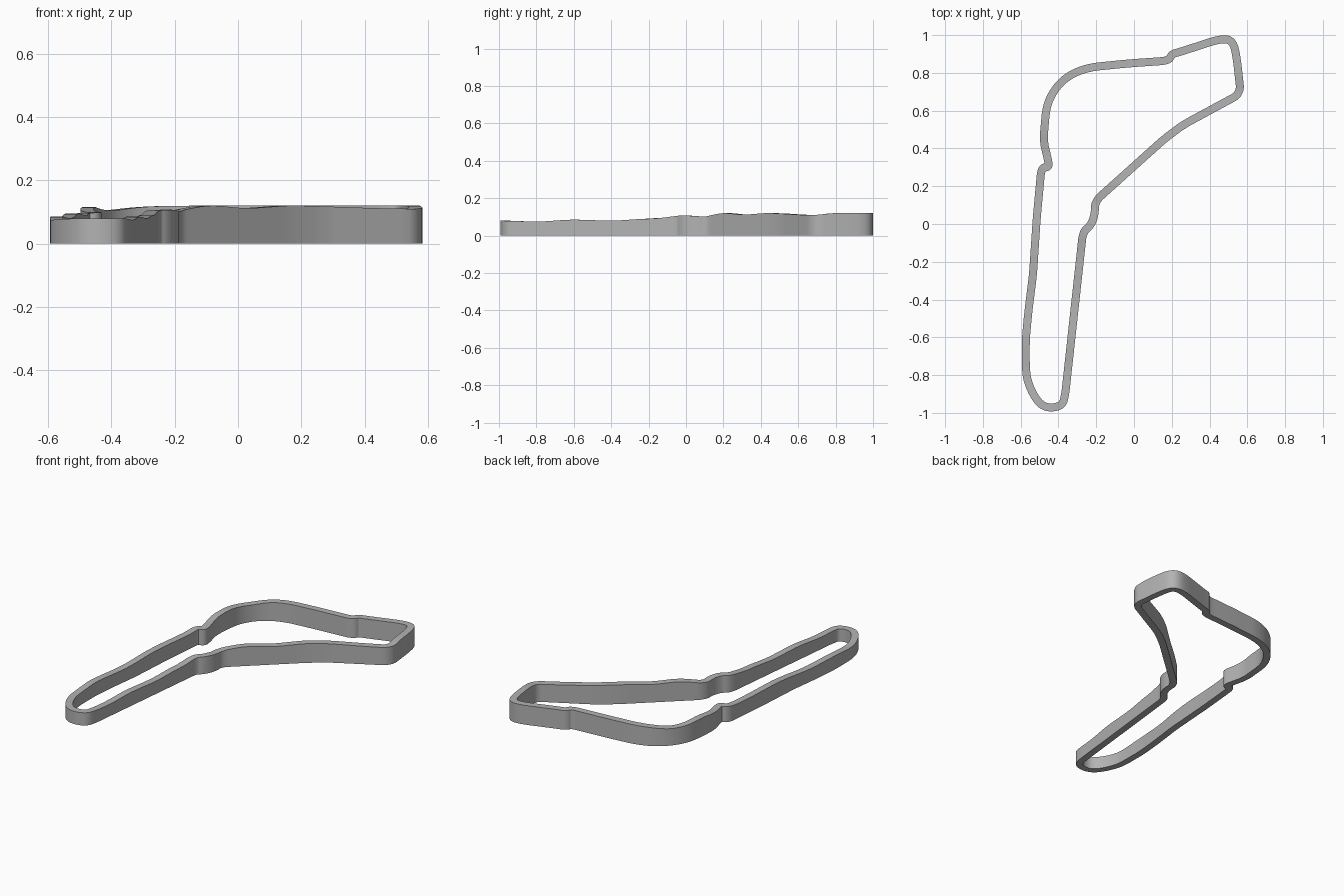
import bpy
import bmesh
from math import ceil, radians
from mathutils import Vector

if "Cube" in bpy.data.objects:
    bpy.data.objects.remove(bpy.data.objects["Cube"], do_unlink=True)

HALF_WIDTH = 0.021

# Centre line of the circuit, clockwise from the lower hairpin (hundredths)
WEST_SIDE = [(-44, -97.5), (-49, -96), (-53, -91), (-56.5, -83), (-57.3, -76),
             (-57.3, -61), (-56, -47), (-53.5, -27), (-51.5, 3), (-49, 30),
             (-45, 30), (-45.5, 34), (-48, 44), (-46.5, 61), (-44, 68),
             (-39, 75), (-32, 80), (-23, 83)]
EAST_SIDE = [(-3, 85), (18.5, 86.5), (20, 90), (24, 91), (44, 97.5),
             (50, 98), (53, 95), (54.5, 87), (56.5, 69), (26, 52.5),
             (16, 45), (-20.7, 12), (-20.7, 5), (-23, -1), (-27, -4),
             (-36.5, -91), (-38, -96)]

# Wall height along y for each side (hundredths)
WEST_HEIGHT = [(-100, 8), (-80, 7.5), (-60, 8.5), (-40, 8), (-10, 9.5),
               (20, 9), (35, 10), (55, 11.5), (72, 10.5), (85, 12)]
EAST_HEIGHT = [(-100, 8), (-80, 7.5), (-60, 8.5), (-40, 8), (-20, 9),
               (0, 10.7), (10, 10.2), (22, 12), (32, 11.2), (45, 12),
               (68, 11), (80, 12), (100, 12)]


def height_at(profile, y):
    """Smoothly interpolate a height profile."""
    for (y0, h0), (y1, h1) in zip(profile, profile[1:]):
        if y <= y1:
            t = max(0, (y - y0) / (y1 - y0))
            return h0 + (h1 - h0) * t * t * (3 - 2 * t)
    return profile[-1][1]


def round_corners(points, limit):
    """Cut every corner, by no more than the limit on long straights."""
    result = []
    for a, b in zip(points, points[1:] + points[:1]):
        step = (b - a) * min(0.25, limit / (b - a).length)
        result += [a + step, b - step]
    return result


def split_straights(points, longest):
    result = []
    for a, b in zip(points, points[1:] + points[:1]):
        count = ceil((b - a).length / longest)
        result += [a.lerp(b, i / count) for i in range(count)]
    return result


def grey_material():
    mat = bpy.data.materials.new("plain grey")
    colour = (0.45, 0.45, 0.45, 1)
    mat.use_nodes = True
    mat.diffuse_color = colour
    mat.node_tree.nodes["Principled BSDF"].inputs["Base Color"].default_value = colour
    return mat


def build_wall():
    # Rounded centre line with heights
    path = [Vector(p) / 100 for p in WEST_SIDE + EAST_SIDE]
    for limit in (0.025, 0.01, 0.004):
        path = round_corners(path, limit)
    path = split_straights(path, 0.03)

    # Rectangular section at every point of the path
    bm = bmesh.new()
    rings = []
    for i, p in enumerate(path):
        before = (p - path[i - 1]).normalized()
        after = (path[(i + 1) % len(path)] - p).normalized()
        along = (before + after).normalized()
        side = Vector((-along.y, along.x)) * HALF_WIDTH / max(0.7, along.dot(after))
        west = p.x < -0.42 or (p.y > 0.6 and p.x < 0)
        profile = WEST_HEIGHT if west else EAST_HEIGHT
        top = height_at(profile, p.y * 100) / 100
        out, inn = p + side, p - side
        rings.append([bm.verts.new((q.x, q.y, z)) for q, z in
                      ((out, 0), (out, top), (inn, top), (inn, 0))])

    # Closed loop of outer, top, inner and bottom faces
    for a, b in zip(rings, rings[1:] + rings[:1]):
        for k in range(4):
            n = (k + 1) % 4
            bm.faces.new((a[k], b[k], b[n], a[n]))
    bmesh.ops.recalc_face_normals(bm, faces=bm.faces)

    mesh = bpy.data.meshes.new("circuit_wall")
    bm.to_mesh(mesh)
    bm.free()
    wall = bpy.data.objects.new("circuit_wall", mesh)
    bpy.context.collection.objects.link(wall)
    mesh.materials.append(grey_material())
    bpy.ops.object.select_all(action="DESELECT")
    wall.select_set(True)
    bpy.context.view_layer.objects.active = wall
    bpy.ops.object.shade_smooth_by_angle(angle=radians(30))


build_wall()
